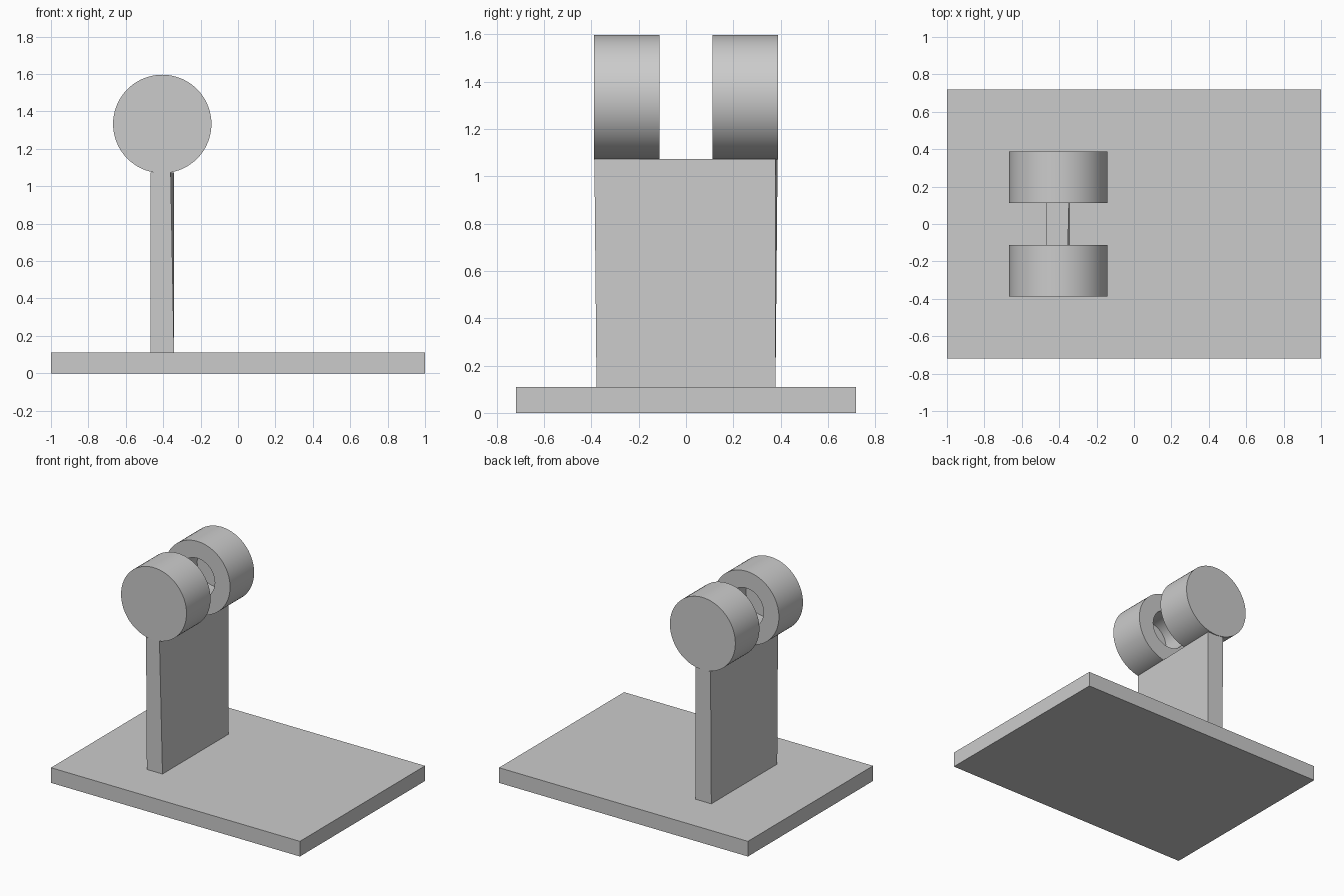
import bpy, bmesh, math
from mathutils import Vector, Matrix

cube = bpy.data.objects.get("Cube")
if cube:
    bpy.data.objects.remove(cube, do_unlink=True)

grey = bpy.data.materials.new("plain grey")
grey.use_nodes = True
grey.diffuse_color = (0.6, 0.6, 0.6, 1)
grey.node_tree.nodes["Principled BSDF"].inputs["Base Color"].default_value = (0.6, 0.6, 0.6, 1)


def finish(name, bm):
    bmesh.ops.remove_doubles(bm, verts=bm.verts, dist=0.0001)
    bmesh.ops.recalc_face_normals(bm, faces=bm.faces)
    mesh = bpy.data.meshes.new(name)
    bm.to_mesh(mesh)
    bm.free()
    mesh.materials.append(grey)
    obj = bpy.data.objects.new(name, mesh)
    bpy.context.collection.objects.link(obj)
    return obj


def box(name, size, centre):
    bm = bmesh.new()
    bmesh.ops.create_cube(bm, size=1, matrix=Matrix.Translation(centre) @ Matrix.Diagonal((*size, 1)))
    return bm


def drum(name, side):
    """Solid outer cap, with a blind bore in the face turned to the other drum."""
    profile = [(0, 0.388), (RADIUS, 0.388), (RADIUS, 0.112),
               (BORE, 0.112), (BORE, 0.31), (0, 0.31)]
    bm = bmesh.new()
    centre = Vector((POST_X, 0, AXIS_Z))
    verts = [bm.verts.new(centre + Vector((r, side * y, 0))) for r, y in profile]
    edges = [bm.edges.new(pair) for pair in zip(verts, verts[1:])]
    bmesh.ops.spin(bm, geom=verts + edges, cent=centre, axis=(0, 1, 0),
                   angle=math.tau, steps=72, use_merge=True)
    obj = finish(name, bm)
    bpy.ops.object.select_all(action='DESELECT')
    obj.select_set(True)
    bpy.context.view_layer.objects.active = obj
    bpy.ops.object.shade_smooth_by_angle(angle=math.radians(30))


POST_X, AXIS_Z, RADIUS, BORE = -0.405, 1.333, 0.263, 0.14
BASE_TOP, POST_TOP = 0.11, 1.073

# Base plate
finish("base_plate", box("base_plate", (2, 1.436, BASE_TOP), (0, 0, BASE_TOP / 2)))

# Upright wall, its top pulled out slightly to meet the drum ends
bm = box("upright_wall", (0.126, 0.756, POST_TOP - BASE_TOP),
         (POST_X, 0, (POST_TOP + BASE_TOP) / 2))
for v in bm.verts:
    if v.co.z > 1:
        if v.co.y < 0:
            v.co.y = -0.387
            if v.co.x > POST_X:
                v.co.x -= 0.018
        elif v.co.x < POST_X:
            v.co.y = 0.387
finish("upright_wall", bm)

# Facing pair of bored drums
drum("front_drum", -1)
drum("back_drum", 1)
